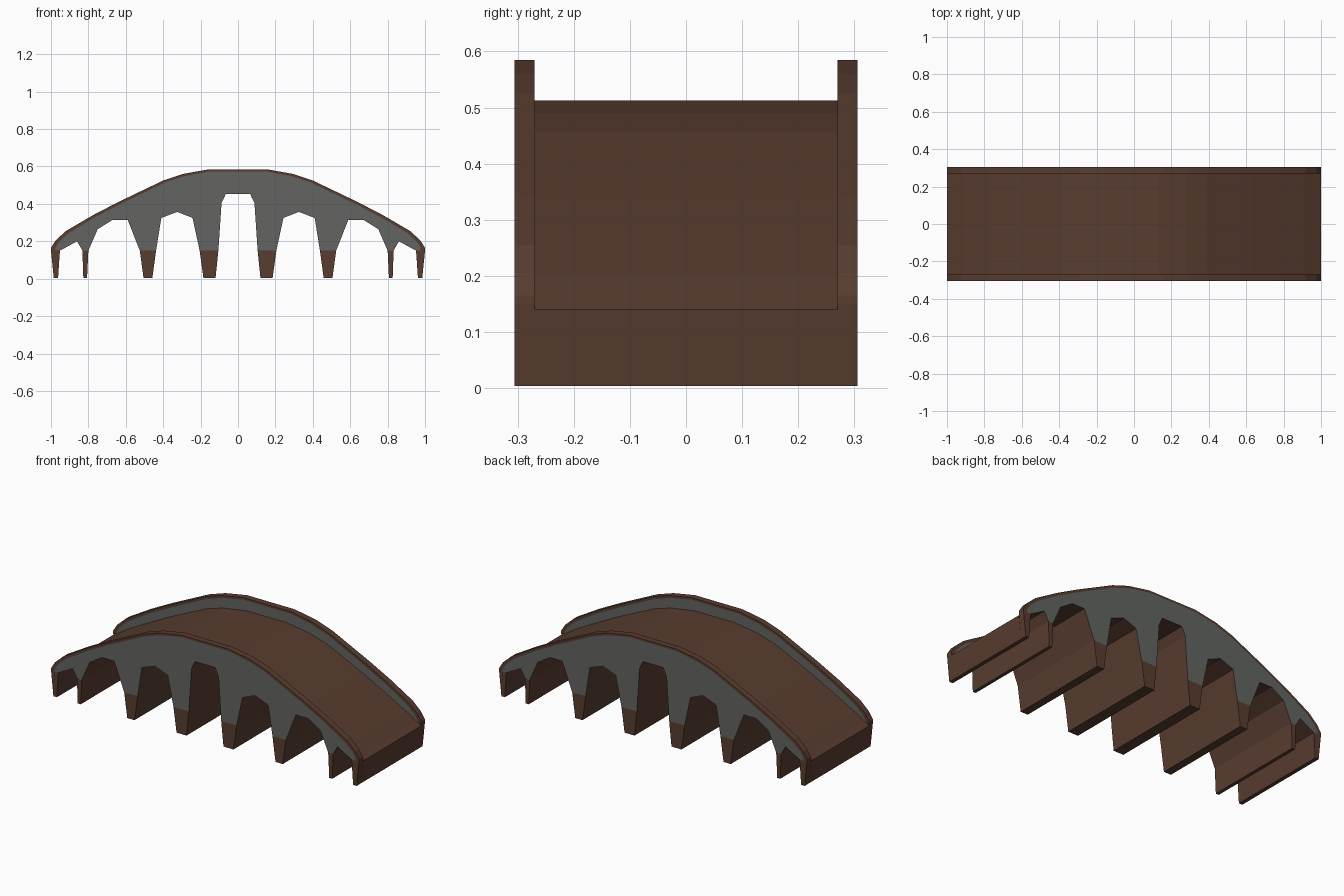
import bpy, bmesh

if "Cube" in bpy.data.objects:
    bpy.data.objects.remove(bpy.data.objects["Cube"])

Z0, SPRING = 0.004, 0.15   # pier foot height, arch springing height


def material(name, rgb):
    m = bpy.data.materials.new(name)
    m.diffuse_color = (*rgb, 1)
    m.use_nodes = True
    m.node_tree.nodes["Principled BSDF"].inputs["Base Color"].default_value = m.diffuse_color
    return m


BROWN = material("brown stone", (0.098, 0.046, 0.029))
GREY = material("grey wall", (0.125, 0.130, 0.120))


def mirrored(pts):
    """Right-half line, listed from the centre outwards, mirrored to run left to right."""
    return [(-x, z) for x, z in reversed(pts)] + pts


def extrude(name, polys, y0, y1, caps=True):
    """Extrude xz polygons (points, material index) along y; the sides are brown."""
    bm = bmesh.new()
    cache = {}

    def vert(x, y, z):
        key = (round(x, 4), y, round(z, 4))
        if key not in cache:
            cache[key] = bm.verts.new((x, y, z))
        return cache[key]

    edges = {}
    for pts, mat in polys:
        for a, b in zip(pts, pts[1:] + pts[:1]):
            if (b, a) in edges:
                del edges[(b, a)]      # shared inside edge
            else:
                edges[(a, b)] = True
        if caps:
            for y in (y0, y1):
                f = bm.faces.new([vert(x, y, z) for x, z in (pts if y == y0 else pts[::-1])])
                f.material_index = mat
    for a, b in edges:
        bm.faces.new([vert(a[0], y0, a[1]), vert(a[0], y1, a[1]),
                      vert(b[0], y1, b[1]), vert(b[0], y0, b[1])])
    bmesh.ops.recalc_face_normals(bm, faces=bm.faces)
    # the capless deck is open, so orient its highest face upwards
    top = max(bm.faces, key=lambda f: f.calc_center_median().z + (0 if abs(f.normal.z) > .5 else -9))
    if top.normal.z < 0:
        bmesh.ops.reverse_faces(bm, faces=bm.faces)
    me = bpy.data.meshes.new(name)
    bm.to_mesh(me)
    bm.free()
    me.materials.append(BROWN)
    me.materials.append(GREY)
    ob = bpy.data.objects.new(name, me)
    bpy.context.collection.objects.link(ob)
    return ob


# Right-half profiles, from the centre outwards
crest = [(.155, .585), (.295, .56), (.40, .525), (.64, .41), (.775, .34),
         (.92, .255), (.975, .205), (1, .165), (1, SPRING)]
panel = [(.153, .573), (.29, .547), (.395, .512), (.633, .397), (.767, .327),
         (.907, .243), (.957, .197), (.977, .165), (.977, SPRING)]
deck = [(.13, .513), (.28, .49), (.39, .457), (.63, .345), (.765, .275),
        (.905, .2), (.96, .165), (1, .14)]
# arch intrados points between piers, and piers as (top left, top right, foot left, foot right)
arches = [[(.065, .453), (.088, .405)],
          [(.243, .325), (.325, .357), (.41, .325)],
          [(.59, .315), (.67, .315), (.75, .265)],
          [(.86, .2)]]
piers = [(.105, .205, .12, .185), (.438, .525, .458, .505),
         (.80, .832, .807, .827), (.952, 1, .962, .985)]

# Underside lines: along the springing for the walls, down the piers for the body
spring_line, pier_line = [], []
for arch, (tl, tr, fl, fr) in zip(arches, piers):
    spring_line += arch + [(tl, SPRING)]
    pier_line += arch + [(tl, SPRING), (fl, Z0), (fr, Z0)]
    if tr < 1:
        spring_line.append((tr, SPRING))
        pier_line.append((tr, SPRING))

# Deck and vault body
body = mirrored(deck)[::-1] + mirrored(pier_line)
extrude("deck_and_vaults", [(body, 0)], -.27, .27, caps=False)

# Side walls: grey panel, brown rim, brown piers
rim = mirrored(crest)[::-1] + mirrored(panel)
wall = [(mirrored(panel)[::-1] + mirrored(spring_line), 1), (rim, 0)]
for tl, tr, fl, fr in piers:
    top = [(tr, SPRING)] + ([panel[-1]] if tr == 1 else []) + [(tl, SPRING)]
    pts = top + [(fl, Z0), (fr, Z0)]
    wall.append((pts, 0))
    wall.append(([(-x, z) for x, z in reversed(pts)], 0))
extrude("front_wall", wall, -.306, -.27)
extrude("back_wall", wall, .27, .306)
